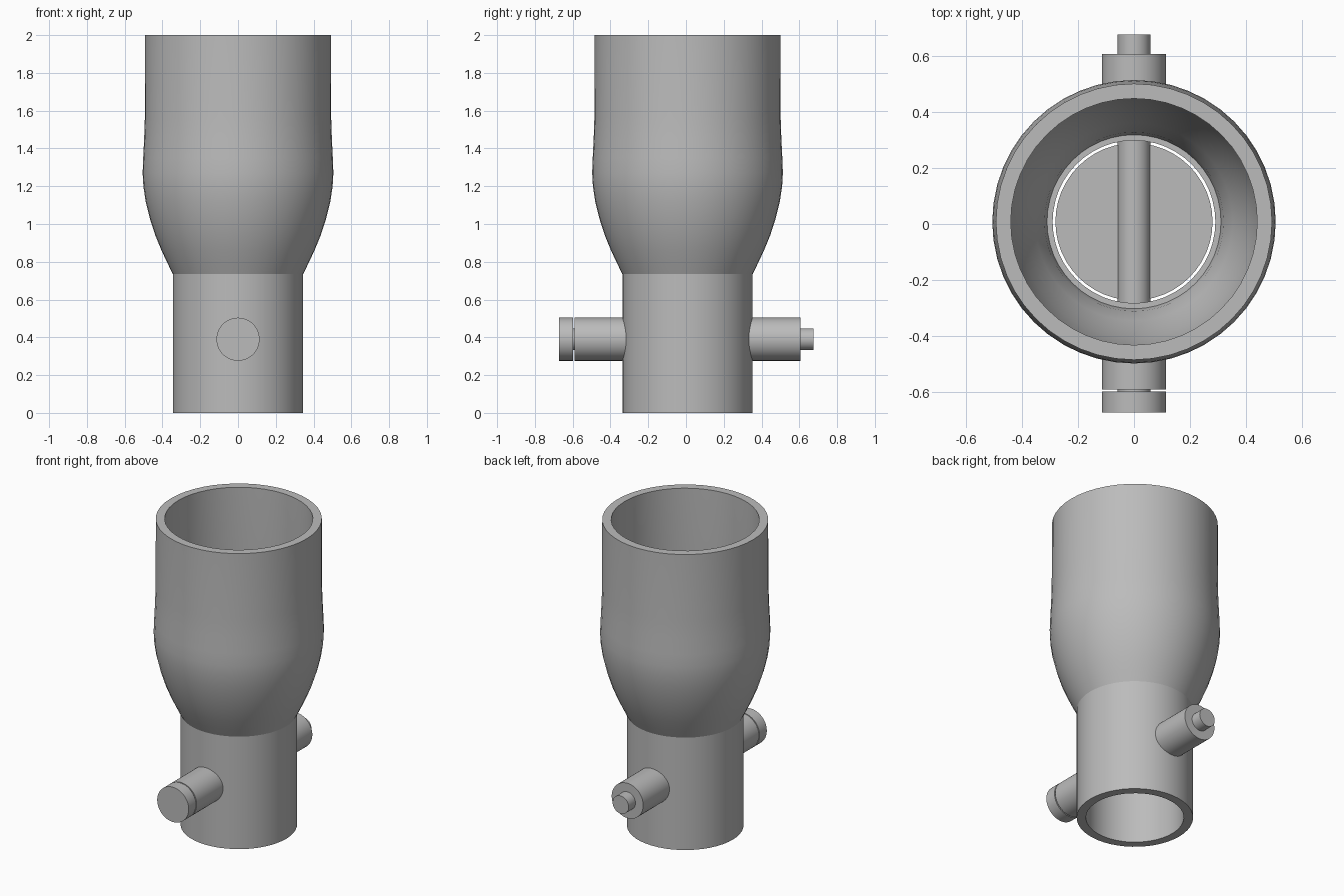
import bpy, bmesh, math
from mathutils import Matrix

cube = bpy.data.objects.get("Cube")
if cube:
    bpy.data.objects.remove(cube)

metal = bpy.data.materials.new("grey metal")
metal.use_nodes = True
GREY = (0.5, 0.5, 0.5, 1)
metal.diffuse_color = GREY
metal.node_tree.nodes["Principled BSDF"].inputs["Base Color"].default_value = GREY

CY = 0.008      # bore axis
SHAFT_Z = 0.39  # spindle height


def finish(name, bm):
    bmesh.ops.recalc_face_normals(bm, faces=bm.faces)
    mesh = bpy.data.meshes.new(name)
    bm.to_mesh(mesh)
    bm.free()
    mesh.materials.append(metal)
    ob = bpy.data.objects.new(name, mesh)
    bpy.context.collection.objects.link(ob)
    bpy.ops.object.select_all(action="DESELECT")
    ob.select_set(True)
    bpy.context.view_layer.objects.active = ob
    bpy.ops.object.shade_smooth_by_angle(angle=math.radians(25))
    return ob


def lathe(name, profile, steps=48):
    """Spin a closed (radius, z) loop around the bore axis."""
    bm = bmesh.new()
    verts = [bm.verts.new((r, CY, z)) for r, z in profile]
    edges = [bm.edges.new((v, verts[i - 1])) for i, v in enumerate(verts)]
    bmesh.ops.spin(bm, geom=verts + edges, cent=(0, CY, 0), axis=(0, 0, 1),
                   angle=math.tau, steps=steps, use_merge=True)
    bmesh.ops.remove_doubles(bm, verts=bm.verts, dist=0.0005)
    return finish(name, bm)


def rod(name, radius, y0, y1):
    """Cylinder along y at spindle height."""
    bm = bmesh.new()
    place = Matrix.Translation((0, (y0 + y1) / 2, SHAFT_Z)) @ Matrix.Rotation(math.pi / 2, 4, "X")
    bmesh.ops.create_cone(bm, cap_ends=True, segments=48, radius1=radius,
                          radius2=radius, depth=y1 - y0, matrix=place)
    return finish(name, bm)


# Lower tube
lathe("lower_tube", [(0.345, 0), (0.345, 0.735), (0.29, 0.735), (0.29, 0)])

# Flared intake bell, with its inner wall
outer = [(0.345, 0.735), (0.372, 0.79), (0.405, 0.86), (0.438, 0.94),
         (0.467, 1.03), (0.489, 1.12), (0.501, 1.2), (0.505, 1.27),
         (0.502, 1.35), (0.497, 1.45), (0.493, 1.57), (0.492, 2)]
inner = [(max(r - 0.053, 0.31), z) for r, z in reversed(outer)]
lathe("intake_bell", outer + inner)

# Shaft housings, spindle and end cap
rod("rear_housing", 0.114, CY + 0.3, 0.605)
rod("front_housing", 0.114, -0.59, CY - 0.3)
rod("end_cap", 0.114, -0.672, -0.597)
rod("spindle", 0.058, -0.63, 0.675)

# Butterfly plate, with a small gap to the bore
bm = bmesh.new()
bmesh.ops.create_cone(bm, cap_ends=True, segments=48, radius1=0.28, radius2=0.28,
                      depth=0.02, matrix=Matrix.Translation((0, CY, SHAFT_Z)))
finish("butterfly_plate", bm)
